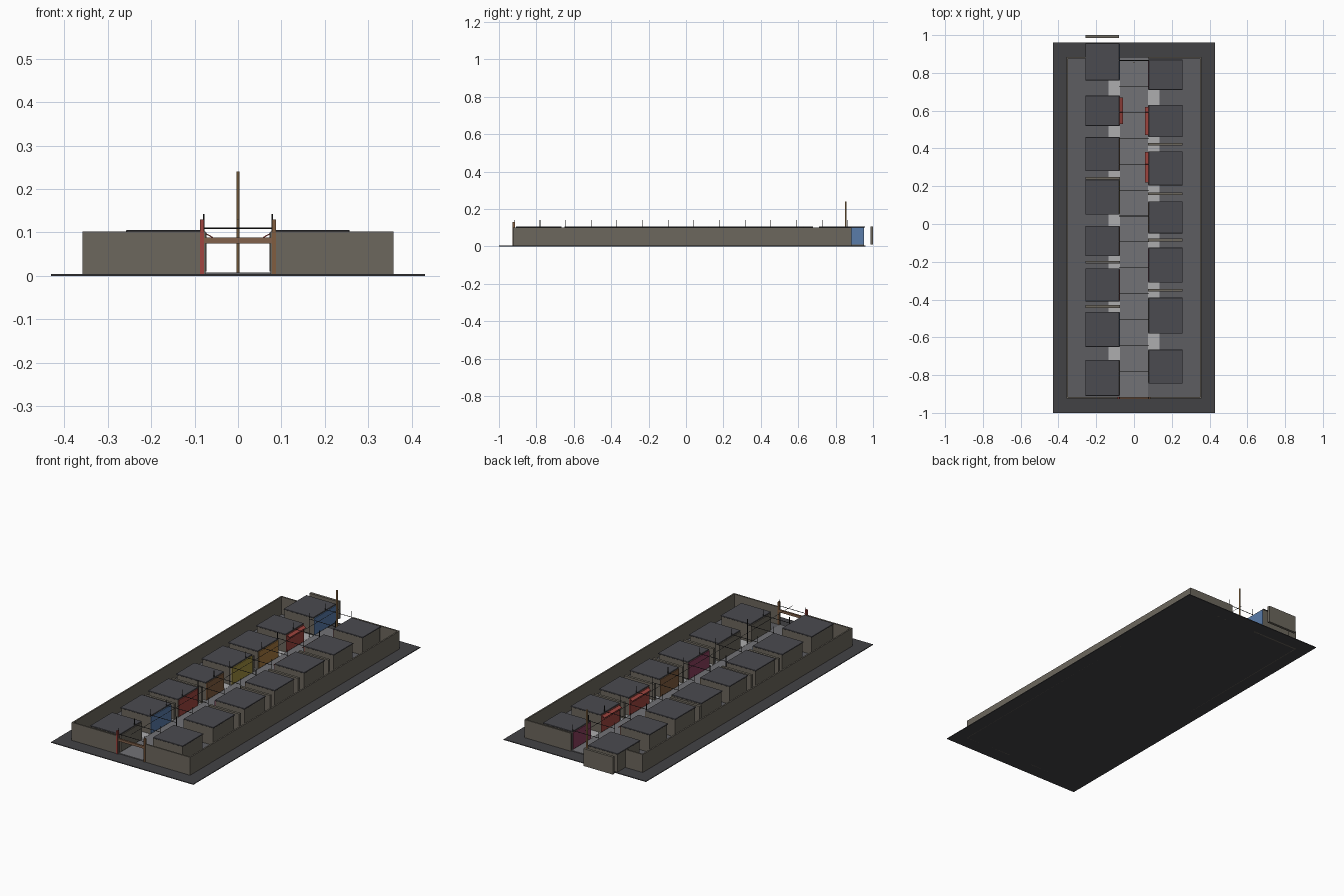
import bpy
from mathutils import Vector

if "Cube" in bpy.data.objects:
    bpy.data.objects.remove(bpy.data.objects["Cube"])


def mat(name, r, g, b):
    m = bpy.data.materials.new(name)
    m.diffuse_color = (r, g, b, 1)
    m.use_nodes = True
    m.node_tree.nodes["Principled BSDF"].inputs["Base Color"].default_value = m.diffuse_color
    return m


ASPHALT = mat("asphalt", 0.055, 0.055, 0.06)
FLOOR = mat("yard_floor", 0.11, 0.11, 0.12)
AISLE = mat("aisle_paving", 0.17, 0.17, 0.18)
PALE = mat("pale_paving", 0.42, 0.42, 0.43)
WALL = mat("wall", 0.15, 0.135, 0.11)
ROOF = mat("roof", 0.07, 0.07, 0.08)
WOOD = mat("wood", 0.55, 0.32, 0.13)
BEAM = mat("beam", 0.22, 0.12, 0.07)
IRON = mat("iron", 0.02, 0.02, 0.02)
BLUE = mat("blue", 0.10, 0.20, 0.40)
RED = mat("red", 0.35, 0.06, 0.05)
BROWN = mat("brown", 0.22, 0.11, 0.05)
YELLOW = mat("yellow", 0.35, 0.27, 0.05)
ORANGE = mat("orange", 0.38, 0.19, 0.05)
PINK = mat("pink", 0.25, 0.05, 0.11)


def box(name, x, y, z, m):
    """Box from (min, max) ranges on each axis."""
    x, y, z = sorted(x), sorted(y), sorted(z)
    v = [(a, b, c) for a in x for b in y for c in z]
    f = [(0, 1, 3, 2), (4, 6, 7, 5), (0, 4, 5, 1), (2, 3, 7, 6), (0, 2, 6, 4), (1, 5, 7, 3)]
    me = bpy.data.meshes.new(name)
    me.from_pydata(v, [], f)
    me.materials.append(m)
    ob = bpy.data.objects.new(name, me)
    bpy.context.collection.objects.link(ob)
    return ob


def rod(name, a, b, r, m, sides=6):
    a, b = Vector(a), Vector(b)
    bpy.ops.mesh.primitive_cylinder_add(vertices=sides, radius=r, depth=(b - a).length, location=(a + b) / 2)
    ob = bpy.context.object
    ob.name = name
    ob.rotation_euler = (b - a).to_track_quat('Z', 'Y').to_euler()
    ob.data.materials.append(m)


# Ground slab and paving
box("ground", (-0.43, 0.43), (-1, 0.96), (0, 0.004), ASPHALT)
box("yard_floor", (-0.35, 0.35), (-0.92, 0.88), (0.003, 0.006), FLOOR)
box("aisle", (-0.075, 0.075), (-0.92, 0.88), (0.003, 0.008), AISLE)

# Perimeter walls with openings at both ends of the aisle
for s in (-1, 1):
    box("side_wall", (s * 0.35, s * 0.358), (-0.925, 0.885), (0, 0.102), WALL)
    box("front_wall", (s * 0.075, s * 0.358), (-0.925, -0.917), (0, 0.102), WALL)
    box("back_wall", (s * 0.075, s * 0.358), (0.877, 0.885), (0, 0.102), WALL)
box("detached_wall", (-0.258, -0.08), (0.986, 1.0), (0.01, 0.105), WALL)

# Stalls: (side, y start, y end, shutter colour)
STALLS = [
    (-1, -0.91, -0.72, WALL), (-1, -0.65, -0.465, BLUE), (-1, -0.41, -0.235, RED),
    (-1, -0.17, -0.01, BROWN), (-1, 0.05, 0.235, YELLOW), (-1, 0.28, 0.46, ORANGE),
    (-1, 0.52, 0.68, RED), (-1, 0.76, 0.957, BLUE),
    (1, -0.845, -0.665, WALL), (1, -0.58, -0.39, WALL), (1, -0.31, -0.125, PINK),
    (1, -0.05, 0.12, BROWN), (1, 0.205, 0.385, RED), (1, 0.46, 0.63, RED),
    (1, 0.71, 0.87, PINK)]
for s, a, b, colour in STALLS:
    box("stall_body", (s * 0.077, s * 0.253), (a + 0.004, b - 0.004), (0.004, 0.102), WALL)
    roof = box("stall_roof", (s * 0.077, s * 0.257), (a, b), (0.101, 0.106), ROOF)
    bev = roof.modifiers.new("soft_edge", 'BEVEL')
    bev.width = 0.0012
    box("stall_shutter", (s * 0.073, s * 0.078), (a + 0.005, b - 0.005), (0.01, 0.1), colour)

# Pale paving in the gaps between neighbouring stalls
for p, q in zip(STALLS, STALLS[1:]):
    if p[0] == q[0]:
        box("gap_paving", (p[0] * 0.075, p[0] * 0.135), (p[2], q[1]), (0.003, 0.009), PALE)

# Thin partition walls in some gaps
for s, ys in ((-1, (0.242, -0.203, -0.437)), (1, (0.422, 0.16, -0.085, -0.35))):
    for y in ys:
        box("partition", (s * 0.075, s * 0.257), (y - 0.007, y + 0.007), (0.004, 0.095), WALL)

# Sloping red awnings over the aisle
for s, a, b in ((-1, 0.53, 0.67), (1, 0.47, 0.62), (1, 0.22, 0.38)):
    aw = box("awning", (s * 0.058, s * 0.075), (a, b), (0.096, 0.099), RED)
    for v in aw.data.vertices:
        if abs(v.co.x) < 0.06:
            v.co.z -= 0.009

# Lantern poles and cross wires down the aisle
for i in range(14):
    y = -0.918 + i * 0.1372
    for s in (-1, 1):
        rod("pole", (s * 0.079, y, 0.004), (s * 0.079, y, 0.142), 0.0016, IRON)
    rod("cross_wire", (-0.079, y, 0.11), (0.079, y, 0.11), 0.0016, IRON)
rod("long_wire", (0, -0.92, 0.13), (0, 0.87, 0.13), 0.001, IRON)

# Gate at the front and tall post at the back
box("gate_beam", (-0.078, 0.078), (-0.926, -0.916), (0.075, 0.088), BEAM)
for s, m in ((-1, RED), (1, BROWN)):
    box("gate_post", (s * 0.078, s * 0.087), (-0.927, -0.915), (0.004, 0.13), m)
rod("tall_post", (0, 0.855, 0.004), (0, 0.855, 0.24), 0.004, WOOD, 8)
